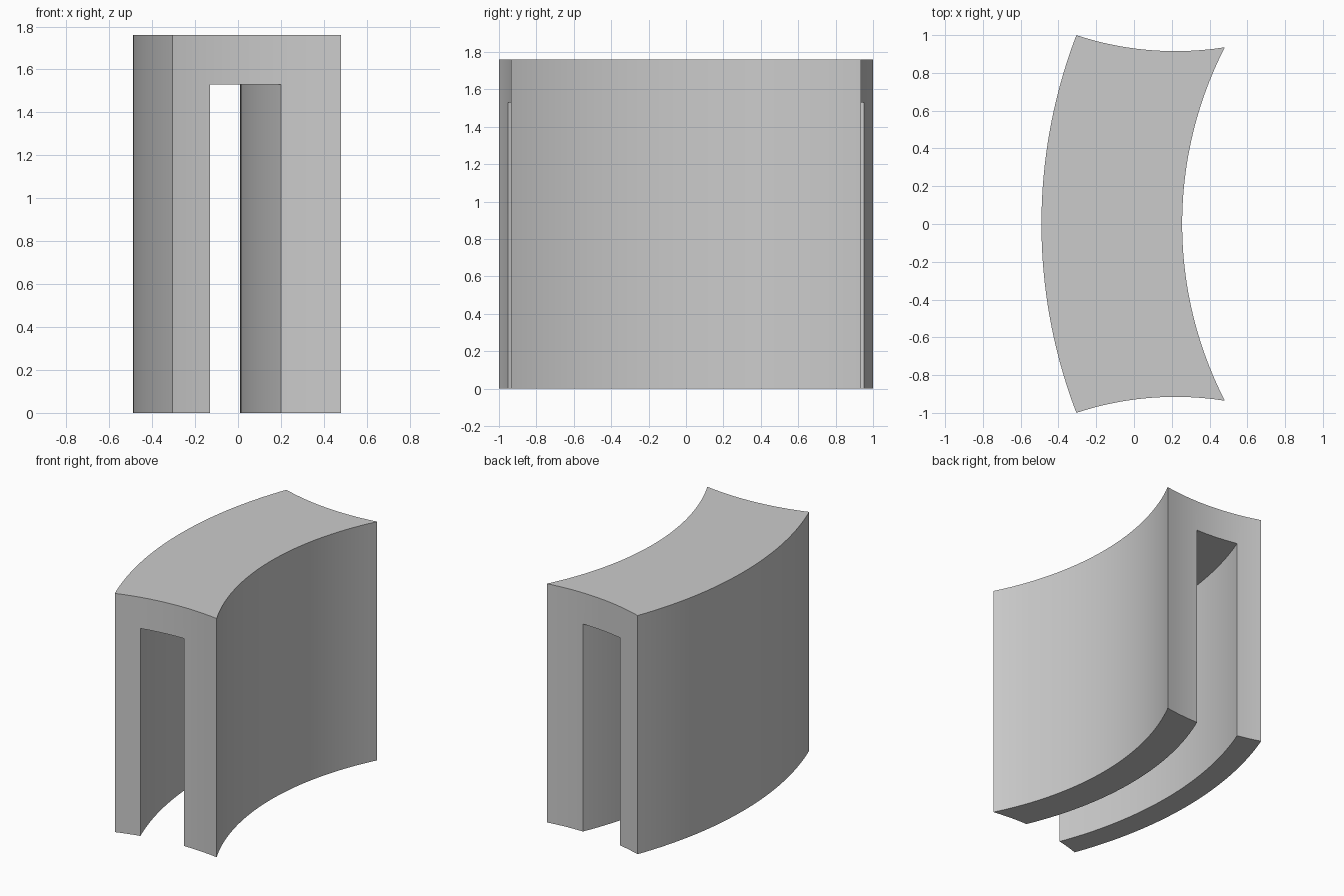
import bpy
import bmesh
from math import acos, atan2, cos, hypot, sin, radians

cube = bpy.data.objects.get("Cube")
if cube:
    bpy.data.objects.remove(cube, do_unlink=True)

HEIGHT, SLOT_TOP = 1.76, 1.53
CENTRE_X = 2.305                       # shared axis of all the long curved walls
OUTER, SLOT_OUTER, SLOT_INNER, INNER = 2.795, 2.614, 2.295, 2.05
END_X, END_Y, END_RADIUS = 0.22, 2.585, 1.67   # circle that hollows each end


def end_angle(radius):
    """Half angle at which a wall of this radius meets the hollow end."""
    dx, dy = CENTRE_X - END_X, END_Y
    d = hypot(dx, dy)
    a = acos((radius**2 + d**2 - END_RADIUS**2) / (2 * radius * d))
    return atan2(dy, dx) - a


def point(radius, angle):
    return CENTRE_X - radius * cos(angle), radius * sin(angle)


def curved_block(name, r_out, r_in, z0, z1, overshoot=0, steps=48, end_steps=16):
    """Arc-shaped outline, extruded upward into a solid."""
    outline = []
    a_out, a_in = end_angle(r_out) + overshoot, end_angle(r_in) + overshoot
    for i in range(steps):
        outline.append(point(r_out, a_out * (2 * i / steps - 1)))
    for i in range(end_steps):
        r = r_out + (r_in - r_out) * i / end_steps
        outline.append(point(r, end_angle(r) + overshoot))
    for i in range(steps):
        outline.append(point(r_in, a_in * (1 - 2 * i / steps)))
    for i in range(end_steps):
        r = r_in + (r_out - r_in) * i / end_steps
        outline.append(point(r, -end_angle(r) - overshoot))

    bm = bmesh.new()
    face = bm.faces.new([bm.verts.new((x, y, z0)) for x, y in outline])
    top = bmesh.ops.extrude_face_region(bm, geom=[face])
    verts = [g for g in top["geom"] if isinstance(g, bmesh.types.BMVert)]
    bmesh.ops.translate(bm, verts=verts, vec=(0, 0, z1 - z0))
    bmesh.ops.recalc_face_normals(bm, faces=bm.faces[:])
    mesh = bpy.data.meshes.new(name)
    bm.to_mesh(mesh)
    bm.free()
    obj = bpy.data.objects.new(name, mesh)
    bpy.context.collection.objects.link(obj)
    return obj


# Plain grey finish
grey = bpy.data.materials.new("plain_grey")
grey.use_nodes = True
colour = (0.6, 0.6, 0.6, 1)
grey.diffuse_color = colour
grey.node_tree.nodes["Principled BSDF"].inputs["Base Color"].default_value = colour

# Curved body, and the cutter for the channel running through it from below
body = curved_block("curved_channel_block", OUTER, INNER, 0, HEIGHT)
body.data.materials.append(grey)
cutter = curved_block("slot_cutter", SLOT_OUTER, SLOT_INNER, -0.2, SLOT_TOP, overshoot=0.1)
cutter.data.materials.append(grey)
cutter.hide_render = True

# Cut the channel, then drop the cutter
bpy.ops.object.select_all(action="DESELECT")
body.select_set(True)
bpy.context.view_layer.objects.active = body
cut = body.modifiers.new("slot", "BOOLEAN")
cut.operation = "DIFFERENCE"
cut.solver = "EXACT"
cut.object = cutter
bpy.ops.object.modifier_apply(modifier=cut.name)
bpy.data.objects.remove(cutter, do_unlink=True)

bpy.ops.object.shade_smooth_by_angle(angle=radians(30))
